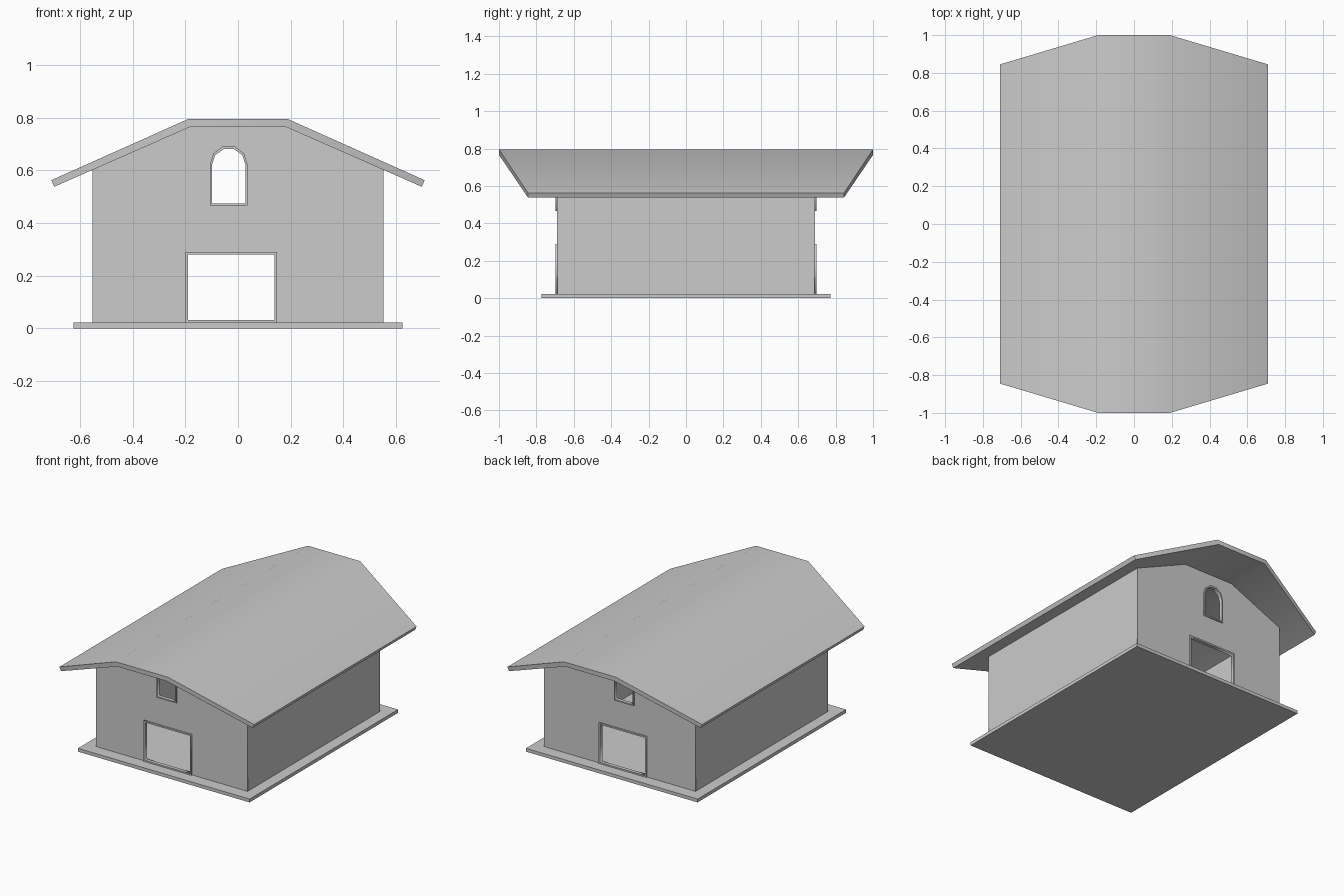
import bpy
from math import cos, sin, pi

if "Cube" in bpy.data.objects:
    bpy.data.objects.remove(bpy.data.objects["Cube"])


def plate(name, loops, y, depth):
    """Upright flat plate from x-z outlines; inner loops become holes."""
    cu = bpy.data.curves.new(name, 'CURVE')
    cu.dimensions = '2D'
    cu.fill_mode = 'BOTH'
    cu.extrude = depth / 2
    for pts in loops:
        sp = cu.splines.new('POLY')
        sp.points.add(len(pts) - 1)
        for p, (x, z) in zip(sp.points, pts):
            p.co = (x, z, 0, 1)
        sp.use_cyclic_u = True
    ob = bpy.data.objects.new(name, cu)
    bpy.context.collection.objects.link(ob)
    ob.location.y = y
    ob.rotation_euler.x = pi / 2
    bpy.ops.object.select_all(action='DESELECT')
    bpy.context.view_layer.objects.active = ob
    ob.select_set(True)
    bpy.ops.object.convert(target='MESH')
    return bpy.context.object


def box(name, center, size):
    bpy.ops.mesh.primitive_cube_add(size=1, location=center)
    ob = bpy.context.object
    ob.name = name
    ob.scale = size
    bpy.ops.object.transform_apply(location=False, rotation=False, scale=True)
    return ob


def rect(x0, x1, z0, z1):
    return [(x0, z0), (x1, z0), (x1, z1), (x0, z1)]


def arch(cx, r, z0, zs, rise):
    """Window outline: straight sides and a five-sided arch."""
    top = [(cx + r * cos(i * pi / 5), zs + rise * sin(i * pi / 5)) for i in range(6)]
    return [(cx - r, z0), (cx + r, z0)] + top


W, L, FLOOR = 0.553, 0.69, 0.022
T = 0.004

# Base slab
box("base", (0, 0, FLOOR / 2), (1.25, 1.544, FLOOR))

# Side walls
for side, s in (("left", -1), ("right", 1)):
    box(side + "_wall", (s * (W - T / 2), 0, (FLOOR + 0.602) / 2),
        (T, 2 * L - 2 * T, 0.602 - FLOOR))

# Gable walls with framed door and window openings
gable = [(-W, FLOOR), (W, FLOOR), (W, 0.603), (0.18, 0.766), (-0.18, 0.766), (-W, 0.603)]
door_out, door_in = rect(-0.20, 0.148, FLOOR, 0.29), rect(-0.19, 0.138, 0.031, 0.28)
win_out, win_in = arch(-0.035, 0.072, 0.467, 0.62, 0.076), arch(-0.035, 0.064, 0.475, 0.62, 0.064)
for end, s in (("front", -1), ("back", 1)):
    plate(end + "_wall", [gable, door_out, win_out], s * (L - T / 2), T)
    plate(end + "_door_frame", [door_out, door_in], s * 0.686, 0.024)
    plate(end + "_window_frame", [win_out, win_in], s * 0.686, 0.024)

# Roof: folded sheet, longest along the flat ridge
profile = [(-0.709, 0.563, 0.845), (-0.19, 0.795, 1.0), (0.19, 0.795, 1.0), (0.709, 0.563, 0.845),
           (0.698, 0.538, 0.845), (0.18, 0.766, 1.0), (-0.18, 0.766, 1.0), (-0.698, 0.538, 0.845)]
n = len(profile)
verts = [(x, s * y, z) for s in (-1, 1) for x, z, y in profile]
faces = [(i, i + n, (i + 1) % n + n, (i + 1) % n) for i in range(n)]
for a in range(3):
    quad = (a, a + 1, 6 - a, 7 - a)
    faces += [quad, tuple(i + n for i in reversed(quad))]
me = bpy.data.meshes.new("roof")
me.from_pydata(verts, [], faces)
roof = bpy.data.objects.new("roof", me)
bpy.context.collection.objects.link(roof)
bpy.ops.object.select_all(action='DESELECT')
bpy.context.view_layer.objects.active = roof
roof.select_set(True)
bpy.ops.object.mode_set(mode='EDIT')
bpy.ops.mesh.select_all(action='SELECT')
bpy.ops.mesh.normals_make_consistent(inside=False)
bpy.ops.object.mode_set(mode='OBJECT')
bpy.ops.object.shade_smooth_by_angle(angle=pi / 6)
